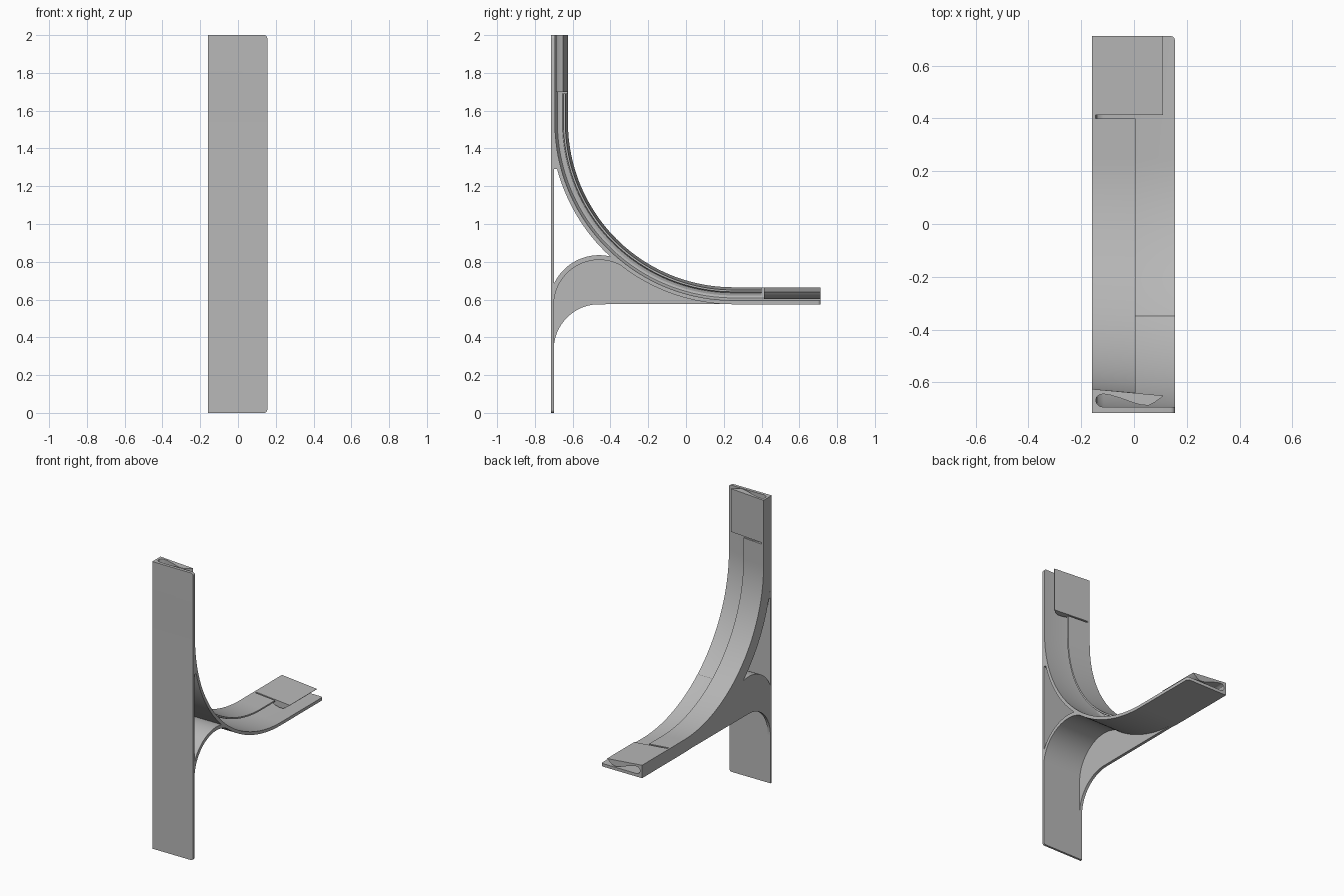
import bpy, bmesh
from math import sin, cos, radians

if "Cube" in bpy.data.objects:
    bpy.data.objects.remove(bpy.data.objects["Cube"])

X0, X1 = -0.16, 0.155            # side limits of the bracket
CY, CZ, R = 0.25, 1.54, 0.965    # centre and outer radius of the sweep
END_Z, END_Y = 2.0, 0.712        # ends of the two straight runs
FRONT, WALL = -0.715, -0.145     # front face, inside of the channel wall

grey = bpy.data.materials.new("plain grey")
grey.use_nodes = True
colour = (0.48, 0.48, 0.48, 1)
grey.diffuse_color = colour
grey.node_tree.nodes["Principled BSDF"].inputs["Base Color"].default_value = colour


def finish(name, bm, corner=None):
    """Optionally round chosen corner edges, then make the object."""
    if corner:
        edges = [e for e in bm.edges if corner(e.verts[0].co) and corner(e.verts[1].co)]
        bmesh.ops.bevel(bm, geom=edges, offset=0.016, segments=3,
                        profile=0.5, affect='EDGES')
    bmesh.ops.recalc_face_normals(bm, faces=bm.faces)
    mesh = bpy.data.meshes.new(name)
    bm.to_mesh(mesh)
    bm.free()
    mesh.materials.append(grey)
    ob = bpy.data.objects.new(name, mesh)
    bpy.context.collection.objects.link(ob)
    bpy.ops.object.select_all(action='DESELECT')
    ob.select_set(True)
    bpy.context.view_layer.objects.active = ob
    bpy.ops.object.shade_smooth_by_angle(angle=radians(32))
    return ob


def extrude(name, outline, x0=X0, x1=X1, corner=None):
    """Extrude a side outline of (y, z) points across x."""
    bm = bmesh.new()
    face = bm.faces.new([bm.verts.new((x0, y, z)) for y, z in outline])
    out = bmesh.ops.extrude_face_region(bm, geom=[face])
    for v in out["geom"]:
        if isinstance(v, bmesh.types.BMVert):
            v.co.x = x1
    return finish(name, bm, corner)


def arc(cy, cz, r, a0, a1, n=24):
    angles = [radians(a0 + (a1 - a0) * i / n) for i in range(n + 1)]
    return [(cy + r * cos(a), cz + r * sin(a)) for a in angles]


def upright(z):
    """Station on the upright run: maps height h above the outer face to y, z."""
    return lambda h: (CY - R + h, z)


def level(y):
    return lambda h: (y, CZ - R + h)


def bend(a):
    return lambda h: (CY + (R - h) * cos(a), CZ + (R - h) * sin(a))


BENDS = [bend(radians(180 + 90 * i / 48)) for i in range(49)]


def sweep(name, section, stations, corner=None):
    """Carry an (x, h) section along a list of stations."""
    bm = bmesh.new()
    rings = [[bm.verts.new((x, *at(h))) for x, h in section] for at in stations]
    n = len(section)
    for a, b in zip(rings, rings[1:]):
        for i in range(n):
            j = (i + 1) % n
            bm.faces.new((a[i], a[j], b[j], b[i]))
    bm.faces.new(rings[0])
    bm.faces.new(rings[-1])
    return finish(name, bm, corner)


# Channel floor with its closed side wall, along the whole curve
channel = [(X0, 0), (X1, 0), (X1, 0.021), (-0.115, 0.021), (-0.13, 0.025),
           (-0.141, 0.034), (WALL, 0.047), (WALL, 0.0887), (X0, 0.09)]
sweep("channel_floor", channel,
      [upright(END_Z)] + BENDS + [level(END_Y)],
      lambda c: c.x > X1 - 0.001 and (c.z > END_Z - 0.001 or c.y > END_Y - 0.001))

# Lids share the rounded inside next to the wall
root = [(WALL, 0.0887), (WALL, 0.047), (-0.141, 0.06), (-0.13, 0.069), (-0.115, 0.071)]

# Narrow lid over the bend
narrow = root + [(-0.06, 0.069), (0.0, 0.064), (0.005, 0.066), (0.005, 0.076)]
sweep("narrow_lid", narrow, [upright(1.69)] + BENDS + [level(0.40)])

# Wide spring lids with a bulged lip at both ends
wide = root + [(-0.09, 0.067), (-0.05, 0.055), (0.0, 0.037), (0.03, 0.029),
               (0.055, 0.028), (0.075, 0.037), (0.108, 0.061), (0.11, 0.065)]
sweep("upper_clip_lid", wide, [upright(END_Z), upright(1.70)])
sweep("outer_clip_lid", wide, [level(0.412), level(END_Y)])

# Flat mounting plate
extrude("mounting_plate", [(FRONT, 0), (-0.70, 0), (-0.70, CZ), (FRONT, CZ)],
        corner=lambda c: c.x > X1 - 0.001 and c.z < 0.001)

# Arched strap bracing the channel against the plate
AY, AZ = -0.46, 0.57
extrude("arched_strap", arc(AY, AZ, 0.265, 65, 159) + arc(AY, AZ, 0.24, 180, 55))

# Fill where the plate and the bend meet
extrude("upper_fillet", [(-0.705, 1.29)] + arc(CY, CZ, R, 195, 188, 8))

# Thin side web under the strap
extrude("side_web",
        arc(AY, 0.335, 0.24, 180, 90)
        + arc(CY, CZ, R - 0.003, 270, 233)
        + arc(AY, AZ, 0.243, 56, 180),
        X0, -0.14)
